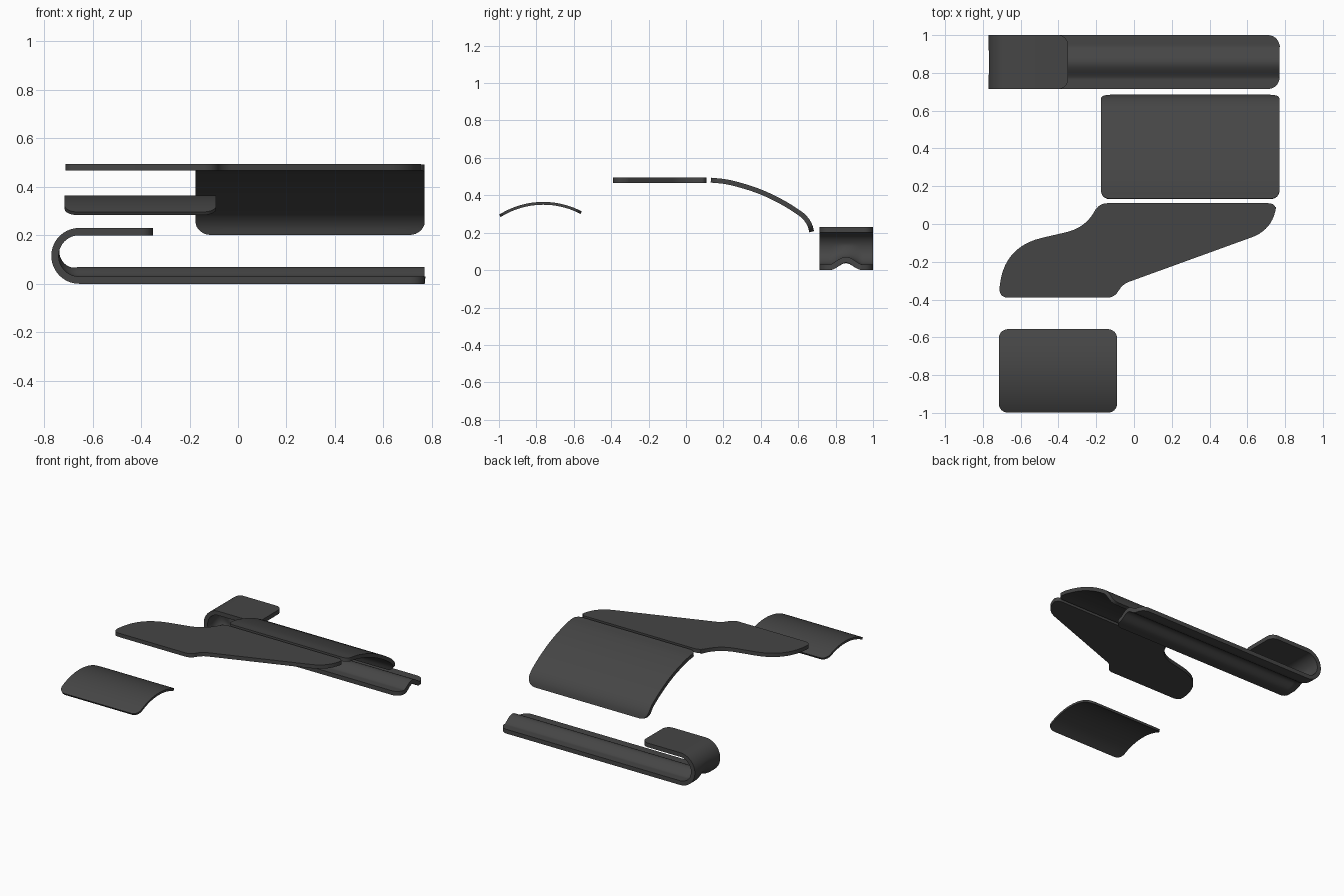
import bpy, bmesh, math
from mathutils import Vector

if "Cube" in bpy.data.objects:
    bpy.data.objects.remove(bpy.data.objects["Cube"])

mat = bpy.data.materials.new("charcoal")
mat.diffuse_color = (0.06, 0.06, 0.06, 1)
mat.use_nodes = True
mat.node_tree.nodes["Principled BSDF"].inputs["Base Color"].default_value = mat.diffuse_color


def finish(name, bm, thickness=None):
    me = bpy.data.meshes.new(name)
    bm.to_mesh(me)
    bm.free()
    ob = bpy.data.objects.new(name, me)
    bpy.context.collection.objects.link(ob)
    me.materials.append(mat)
    bpy.ops.object.select_all(action='DESELECT')
    ob.select_set(True)
    bpy.context.view_layer.objects.active = ob
    if thickness:
        m = ob.modifiers.new("thickness", 'SOLIDIFY')
        m.thickness, m.offset = thickness, 0
        bpy.ops.object.modifier_apply(modifier=m.name)
    bpy.ops.object.shade_smooth_by_angle(angle=math.radians(35))


def sheet(name, path, lo, hi, radii, thickness, place, across=12, bump=None):
    """Sweep a strip along a 2D path, with rounded corners at both ends."""
    pts = [Vector(p) for p in path]
    dist = [0]
    for a, b in zip(pts, pts[1:]):
        dist.append(dist[-1] + (b - a).length)
    total = dist[-1]

    def at(s):
        i = 0
        while i < len(pts) - 2 and dist[i + 1] < s:
            i += 1
        d = (pts[i + 1] - pts[i]).normalized()
        return pts[i] + d * (s - dist[i]), Vector((-d.y, d.x))

    r0, r1 = radii
    turn = [1 - math.cos(math.pi / 2 * i / 8) for i in range(9)]
    stations = [r0 * t for t in turn]
    stations += [d for d in dist if r0 + 1e-3 < d < total - r1 - 1e-3]
    stations += [total - r1 * t for t in reversed(turn)]
    bm = bmesh.new()
    rows = []
    for s in stations:
        inset = 0
        for r, e in ((r0, s), (r1, total - s)):
            if e < r:
                inset = r - math.sqrt(max(0, r * r - (r - e) ** 2))
        p, n = at(s)
        row = []
        for j in range(across + 1):
            w = lo + inset + (hi - lo - 2 * inset) * j / across
            q = p + n * (bump(s, w) if bump else 0)
            row.append(bm.verts.new(place(q.x, q.y, w)))
        rows.append(row)
    for a, b in zip(rows, rows[1:]):
        for j in range(across):
            bm.faces.new((a[j], a[j + 1], b[j + 1], b[j]))
    bmesh.ops.recalc_face_normals(bm, faces=bm.faces)
    finish(name, bm, thickness)


def spline(ctrl, n=8):
    """Catmull-Rom curve through 2D points."""
    c = [Vector(p) for p in ctrl]
    c = [2 * c[0] - c[1]] + c + [2 * c[-1] - c[-2]]
    out = []
    for a, b, d, e in zip(c, c[1:], c[2:], c[3:]):
        for i in range(n):
            t = i / n
            out.append(0.5 * (2 * b + (d - a) * t + (2 * a - 5 * b + 4 * d - e) * t * t
                              + (3 * b - a - 3 * d + e) * t ** 3))
    return out + [c[-2]]


# Hooked rail with a raised rib that fades out in the bend
straight = 0.77 + 0.655
rail = [(0.77 - straight * i / 10, 0.015) for i in range(10)]
rail += [(-0.655 - 0.1 * math.sin(math.pi * i / 32), 0.115 - 0.1 * math.cos(math.pi * i / 32))
         for i in range(33)]
rail += [(-0.5, 0.215), (-0.35, 0.215)]


def rib(s, y):
    fade = min(1, max(0, 1 - (s - straight) / 0.18))
    u = (y - 0.855) / 0.09
    return -0.04 * fade * 0.5 * (1 + math.cos(math.pi * u)) if abs(u) < 1 else 0


sheet("hooked_rail", rail, 0.715, 1.0, (0.06, 0.05), 0.03,
      lambda a, b, w: (a, w, b), 40, rib)

# Large curved panel
panel = spline([(0.133, 0.481), (0.21, 0.473), (0.287, 0.455), (0.37, 0.429), (0.445, 0.398),
                (0.53, 0.354), (0.602, 0.308), (0.635, 0.281), (0.66, 0.245), (0.672, 0.205)], 4)
sheet("curved_panel", panel, -0.175, 0.77, (0.045, 0.06), 0.026,
      lambda a, b, w: (w, a, b), 8)

# Small arched cover
arc = []
for i in range(29):
    y = -0.995 + 0.435 * i / 28
    arc.append((y, 0.357 - 0.436 + math.sqrt(0.436 ** 2 - (y + 0.763) ** 2)))
sheet("arched_cover", arc, -0.715, -0.09, (0.05, 0.05), 0.015,
      lambda a, b, w: (w, a, b), 8)

# Flat swept plate: corners (x, y) with the length cut off by each rounding
corners = [(-0.19, 0.11, 0.05), (-0.235, -0.015, 0.13), (-0.69, -0.12, 0.21),
           (-0.717, -0.39, 0.055), (-0.10, -0.39, 0.045), (-0.065, -0.32, 0.045),
           (0.735, -0.03, 0.12), (0.755, 0.11, 0.045)]
bm = bmesh.new()
loop = []
for k, (x, y, cut) in enumerate(corners):
    c = Vector((x, y))
    ends = [c + (Vector(corners[i][:2]) - c).normalized() * cut
            for i in (k - 1, (k + 1) % len(corners))]
    for i in range(11):
        t = i / 10
        p = ends[0] * (1 - t) ** 2 + c * 2 * t * (1 - t) + ends[1] * t * t
        loop.append(bm.verts.new((p.x, p.y, 0.467)))
base = bm.faces.new(loop)
top = bmesh.ops.extrude_face_region(bm, geom=[base])["geom"]
bmesh.ops.translate(bm, verts=[v for v in top if isinstance(v, bmesh.types.BMVert)],
                    vec=(0, 0, 0.027))
bmesh.ops.recalc_face_normals(bm, faces=bm.faces)
finish("swept_plate", bm)
